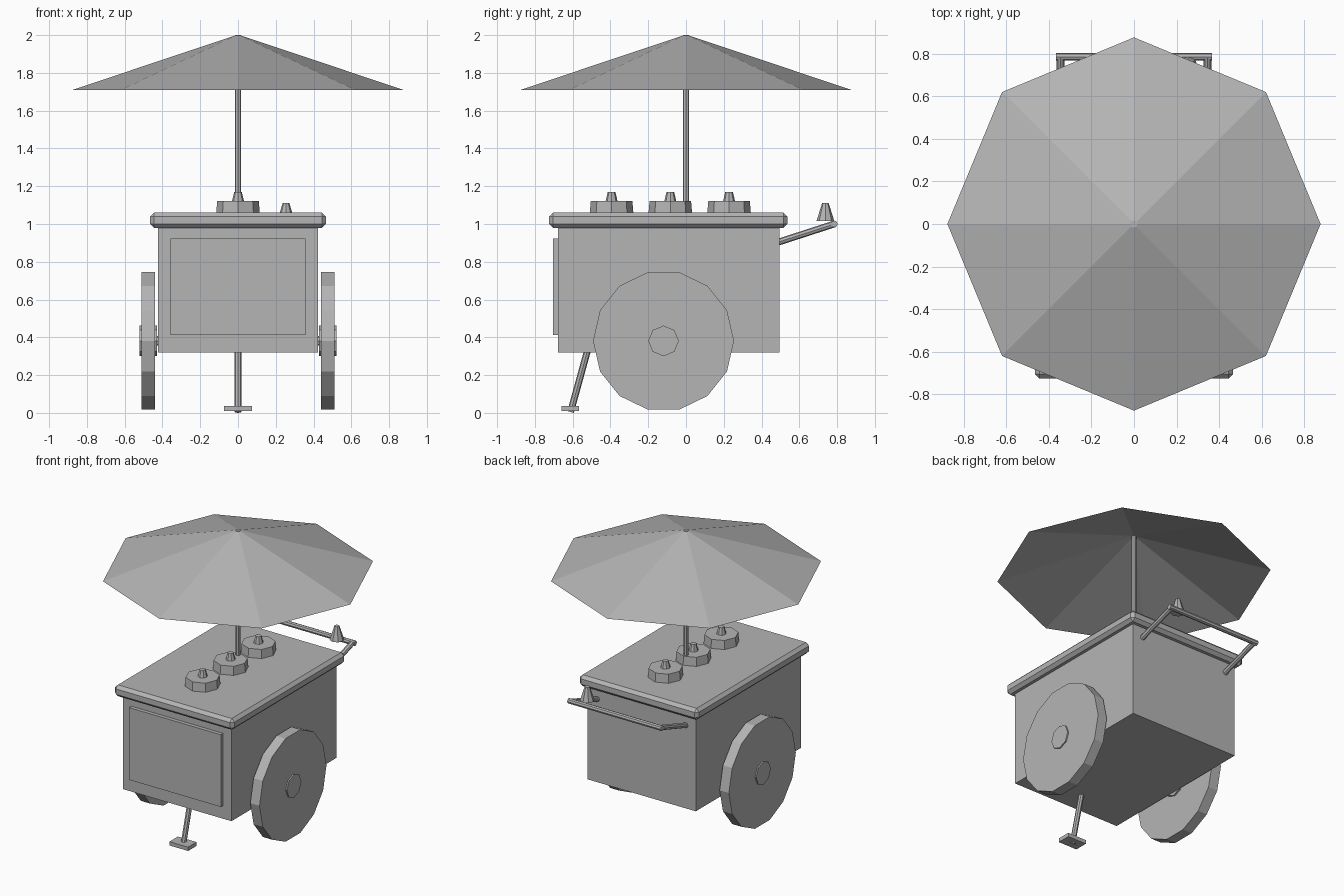
import bpy
from math import pi
from mathutils import Vector

if "Cube" in bpy.data.objects:
    bpy.data.objects.remove(bpy.data.objects["Cube"])

grey = bpy.data.materials.new("plain_grey")
grey.diffuse_color = (0.46, 0.46, 0.46, 1)
grey.use_nodes = True
grey.node_tree.nodes["Principled BSDF"].inputs["Base Color"].default_value = grey.diffuse_color


def finish(name):
    ob = bpy.context.object
    ob.name = name
    ob.data.materials.append(grey)
    return ob


def box(name, lo, hi, bevel=0):
    lo, hi = Vector(lo), Vector(hi)
    bpy.ops.mesh.primitive_cube_add(size=1, location=(lo + hi) / 2)
    ob = finish(name)
    ob.scale = hi - lo
    bpy.ops.object.transform_apply(location=False, rotation=False, scale=True)
    if bevel:
        mod = ob.modifiers.new("chamfer", 'BEVEL')
        mod.width = bevel
        mod.segments = 1
    return ob


def rod(name, a, b, r1, r2=None, sides=8, cap='NGON'):
    """Prism or frustum running from point a to point b."""
    a, b = Vector(a), Vector(b)
    d = b - a
    bpy.ops.mesh.primitive_cone_add(vertices=sides, radius1=r1,
                                    radius2=r1 if r2 is None else r2,
                                    depth=d.length, location=(a + b) / 2,
                                    end_fill_type=cap)
    ob = finish(name)
    ob.rotation_mode = 'QUATERNION'
    ob.rotation_quaternion = Vector((0, 0, 1)).rotation_difference(d)
    return ob


# Cart body, front panel and chamfered counter
box("cart_body", (-0.423, -0.677, 0.32), (0.423, 0.495, 1.0))
box("front_panel", (-0.358, -0.703, 0.413), (0.358, -0.67, 0.922))
box("countertop", (-0.465, -0.725, 0.98), (0.465, 0.538, 1.06), 0.021)

# Wheels with a corner pointing forward, hubs and axle
WY, WZ = -0.119, 0.381
for side, s in (("left", -1), ("right", 1)):
    wheel = rod(side + "_wheel", (s * 0.44, WY, WZ), (s * 0.512, WY, WZ),
                0.373, sides=14)
    hub = rod(side + "_hub", (s * 0.428, WY, WZ), (s * 0.521, WY, WZ), 0.081)
rod("axle", (-0.45, WY, WZ), (0.45, WY, WZ), 0.025)

# Front prop leg and foot
rod("prop_leg", (0, -0.611, 0.005), (0, -0.505, 0.39), 0.018)
box("prop_foot", (-0.073, -0.66, 0.01), (0.073, -0.566, 0.037))

# Three tub lids with knobs
for i, y in enumerate((-0.394, -0.083, 0.228)):
    rod(f"lid_{i + 1}", (0, y, 1.05), (0, y, 1.122), 0.116, 0.11)
    rod(f"lid_knob_{i + 1}", (0, y, 1.12), (0, y, 1.17), 0.032, 0.02)

# Umbrella: pole and open eight-sided canopy
rod("umbrella_pole", (0, 0, 1.05), (0, 0, 2.0), 0.017)
rod("umbrella_canopy", (0, 0, 1.71), (0, 0, 1.999), 0.876, 0.012, cap='NOTHING')

# Push handle and bell
for side, s in (("left", -1), ("right", 1)):
    rod(side + "_handle_arm", (s * 0.345, 0.47, 0.898), (s * 0.345, 0.785, 1.0), 0.018)
rod("handle_bar", (-0.365, 0.785, 1.0), (0.365, 0.785, 1.0), 0.018)
rod("bell", (0.254, 0.738, 1.016), (0.254, 0.738, 1.112), 0.047, 0.017)
